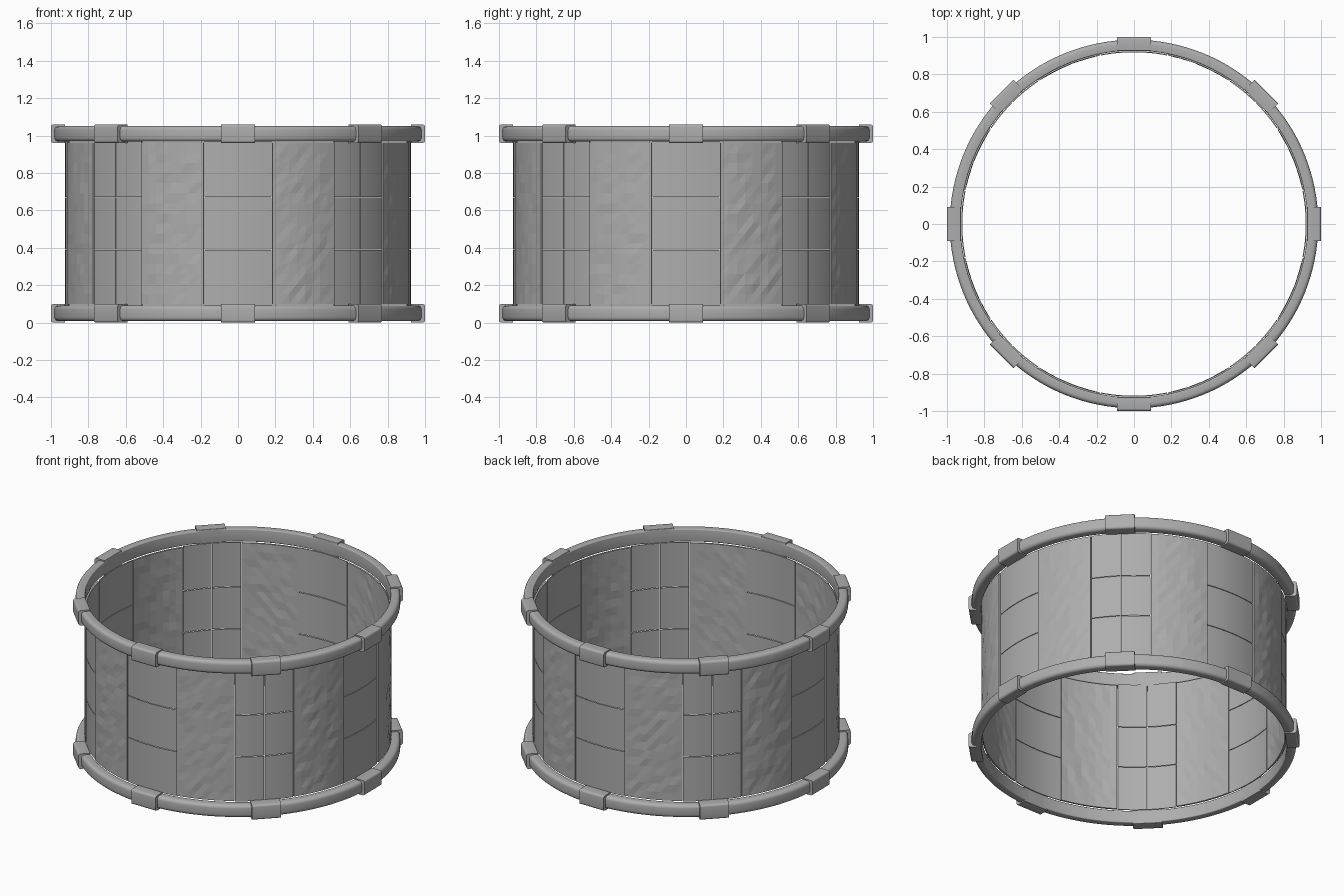
import bpy, bmesh, math, random
from mathutils import Vector

random.seed(4)
if "Cube" in bpy.data.objects:
    bpy.data.objects.remove(bpy.data.objects["Cube"])

grey = bpy.data.materials.new("plain grey")
grey.use_nodes = True
colour = (0.42, 0.42, 0.42, 1)
grey.diffuse_color = colour
grey.node_tree.nodes["Principled BSDF"].inputs["Base Color"].default_value = colour


def polar(r, deg, z):
    a = math.radians(deg)
    return Vector((r * math.sin(a), -r * math.cos(a), z))


def finish(name, bm, smooth=True):
    bmesh.ops.recalc_face_normals(bm, faces=bm.faces)
    mesh = bpy.data.meshes.new(name)
    bm.to_mesh(mesh)
    bm.free()
    mesh.materials.append(grey)
    ob = bpy.data.objects.new(name, mesh)
    bpy.context.collection.objects.link(ob)
    if smooth:
        bpy.ops.object.select_all(action="DESELECT")
        bpy.context.view_layer.objects.active = ob
        ob.select_set(True)
        bpy.ops.object.shade_smooth_by_angle(angle=math.radians(35))
    return ob


def rounded_section(r0, r1, z0, z1, bevel, steps=4):
    """Rectangle in radius and height with rounded corners."""
    pts = []
    corners = [(r1, z1), (r0, z1), (r0, z0), (r1, z0)]
    for i, (r, z) in enumerate(corners):
        # small rounding inside, full rounding outside
        b = bevel if r == r1 else bevel * 0.3
        cr = r - b if r == r1 else r + b
        cz = z - b if z == z1 else z + b
        for k in range(steps + 1):
            a = math.pi / 2 * (i + k / steps)
            pts.append((cr + b * math.cos(a), cz + b * math.sin(a)))
    return pts


def skin(bm, loops, closed=False):
    """Join section loops into a tube, capping the ends if it is open."""
    rings = [[bm.verts.new(p) for p in loop] for loop in loops]
    n = len(rings[0])
    pairs = list(zip(rings, rings[1:]))
    if closed:
        pairs.append((rings[-1], rings[0]))
    for a, b in pairs:
        for j in range(n):
            bm.faces.new((a[j], a[(j + 1) % n], b[(j + 1) % n], b[j]))
    if not closed:
        bm.faces.new(rings[0])
        bm.faces.new(rings[-1])


def sheet(bm, r, thick, a0, a1, z0, z1, cols, rows, rough=0.0):
    """Curved plate; roughness pushes scattered inner points in or out."""
    front, back = [], []
    for i in range(cols + 1):
        for j in range(rows + 1):
            inside = 0 < i < cols and 0 < j < rows
            d = random.choice((-1, 0, 0, 0, 1)) * rough if inside else 0
            ang = a0 + (a1 - a0) * i / cols
            z = z0 + (z1 - z0) * j / rows
            front.append(bm.verts.new(polar(r + d, ang, z)))
            back.append(bm.verts.new(polar(r + d - thick, ang, z)))
    step = rows + 1
    for i in range(cols):
        for j in range(rows):
            k = i * step + j
            for v in (front, back):
                q = (v[k], v[k + step], v[k + step + 1], v[k + 1])
                if rough:
                    bm.faces.new(q[:3])
                    bm.faces.new((q[0], q[2], q[3]))
                else:
                    bm.faces.new(q)
    # edge walls
    border = [i * step for i in range(cols + 1)]
    border += [cols * step + j for j in range(1, rows + 1)]
    border += [i * step + rows for i in range(cols - 1, -1, -1)]
    border += list(range(rows - 1, 0, -1))
    for a, b in zip(border, border[1:] + border[:1]):
        bm.faces.new((front[a], front[b], back[b], back[a]))


# Smooth wall panels, split by narrow seams
seams = [0.09, 0.39, 0.67, 0.97]
half = 11.25
gap = 0.12
for n in range(8):
    centre = n * 45
    bm = bmesh.new()
    edges = [centre - half, centre + half]
    if n % 2:
        edges.insert(1, centre)
    for a0, a1 in zip(edges, edges[1:]):
        for z0, z1 in zip(seams, seams[1:]):
            sheet(bm, 0.924, 0.006, a0 + gap, a1 - gap,
                  z0 + 0.002, z1 - 0.002, 8, 1)
    finish(f"smooth_panel_{n}", bm)

# Raised rough panels between them
for n in range(8):
    centre = n * 45 + 22.5
    bm = bmesh.new()
    sheet(bm, 0.932, 0.012, centre - half + gap, centre + half - gap,
          0.098, 0.962, 8, 16, 0.0025)
    finish(f"rough_panel_{n}", bm, False)

# Rims and their clamps, top and bottom
for level, base in (("bottom", 0.0), ("top", 0.96)):
    section = rounded_section(0.927, 0.985, base + 0.008, base + 0.092, 0.022)
    for n in range(8):
        bm = bmesh.new()
        start = n * 45 + 22.5
        skin(bm, [[polar(r, start + 45 * k / 16, z) for r, z in section]
                  for k in range(17)])
        finish(f"{level}_rim_segment_{n}", bm)

    block = rounded_section(0.925, 1.0, base, base + 0.1, 0.014)
    for n in range(8):
        side = polar(1, n * 45 + 90, 0)
        bm = bmesh.new()
        skin(bm, [[polar(r, n * 45, z) + side * s for r, z in block]
                  for s in (-0.09, 0.09)])
        finish(f"{level}_clamp_{n}", bm)
